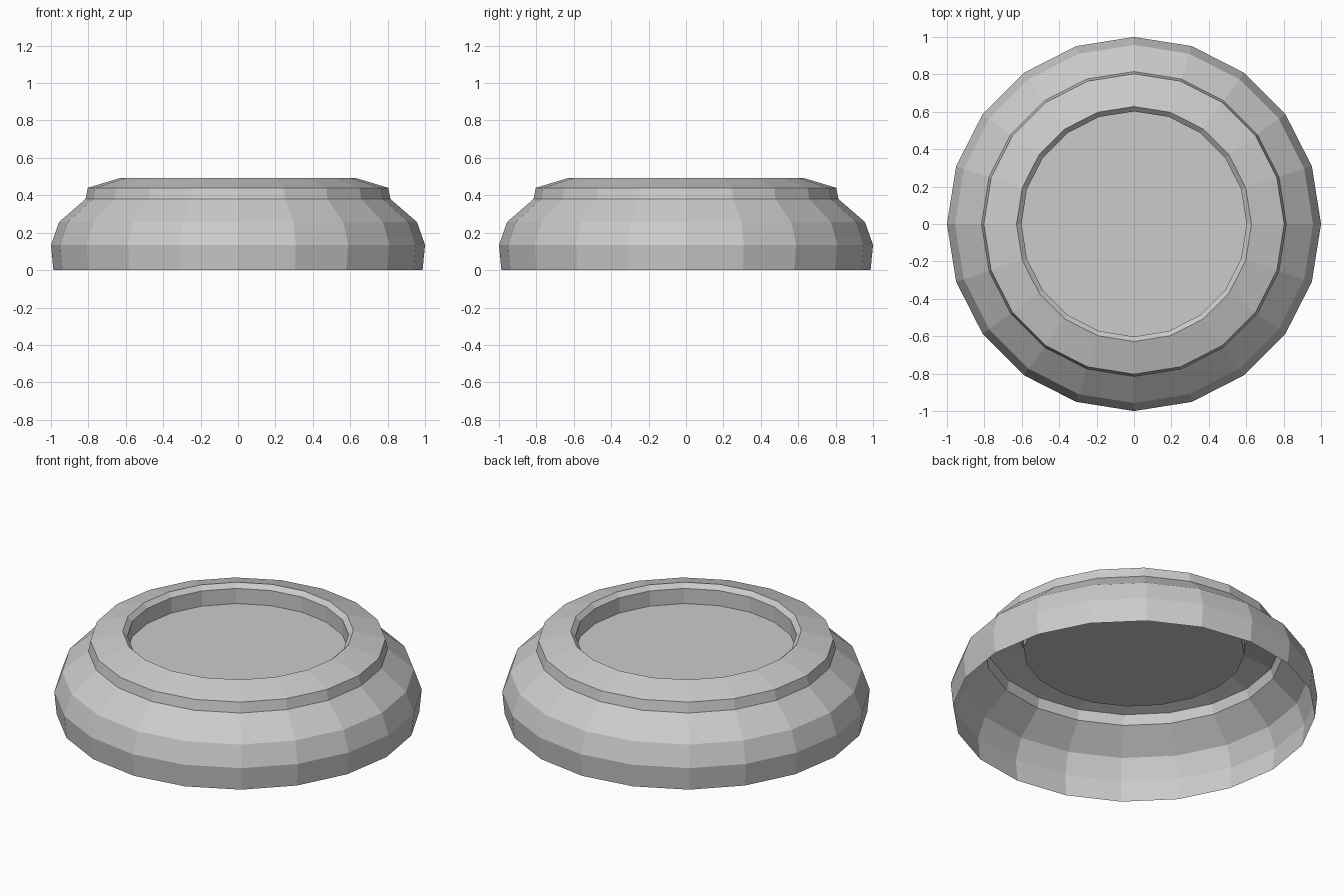
import bpy, bmesh
from math import cos, sin, tau

if "Cube" in bpy.data.objects:
    bpy.data.objects.remove(bpy.data.objects["Cube"])

SIDES = 20

# (radius, height) from the open bottom rim, over the shoulder, into the recess
profile = [
    (0.987, 0.0), (1.0, 0.135), (0.957, 0.257),   # bulging body
    (0.815, 0.38), (0.803, 0.44),                 # collar step
    (0.628, 0.493),                               # sloped top ring
    (0.602, 0.468), (0.602, 0.377),               # bevelled lip and recess wall
]


def lathe(name, points, sides):
    """Turn a profile into a flat-faced open shell, closed by a disc at the last ring."""
    bm = bmesh.new()
    rings = [[bm.verts.new((r * cos(tau * i / sides), r * sin(tau * i / sides), z))
              for i in range(sides)] for r, z in points]
    for a, b in zip(rings, rings[1:]):
        for i in range(sides):
            j = (i + 1) % sides
            bm.faces.new((a[i], a[j], b[j], b[i]))
    bm.faces.new(rings[-1])
    mesh = bpy.data.meshes.new(name)
    bm.to_mesh(mesh)
    bm.free()
    obj = bpy.data.objects.new(name, mesh)
    bpy.context.collection.objects.link(obj)
    return obj


# Hollow round cap with a recessed top
lathe("round_cap_shell", profile, SIDES)
